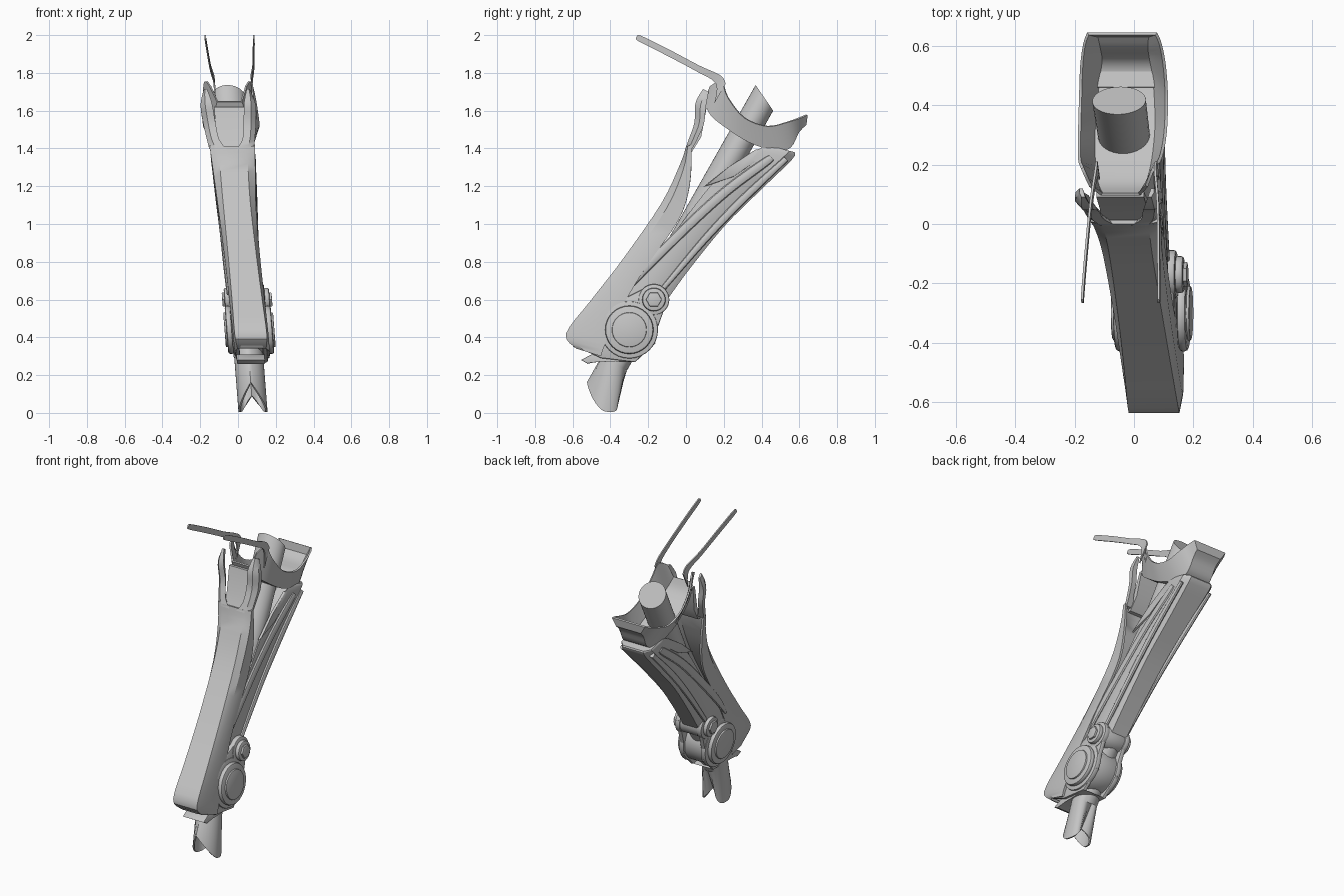
import bpy, bmesh, math
from mathutils import Vector

if "Cube" in bpy.data.objects:
    bpy.data.objects.remove(bpy.data.objects["Cube"])

metal = bpy.data.materials.new("light_grey_metal")
metal.use_nodes = True
GREY = (0.55, 0.55, 0.55, 1)
metal.diffuse_color = GREY
metal.node_tree.nodes["Principled BSDF"].inputs["Base Color"].default_value = GREY


def finish(name, bm, dx=0.0):
    """Lean the part sideways with height and make it an object."""
    for v in bm.verts:
        v.co.x += 0.08 - 0.078 * v.co.z + dx
    bmesh.ops.recalc_face_normals(bm, faces=bm.faces)
    mesh = bpy.data.meshes.new(name)
    bm.to_mesh(mesh)
    bm.free()
    mesh.materials.append(metal)
    ob = bpy.data.objects.new(name, mesh)
    bpy.context.collection.objects.link(ob)
    bpy.ops.object.select_all(action='DESELECT')
    ob.select_set(True)
    bpy.context.view_layer.objects.active = ob
    bpy.ops.object.shade_smooth_by_angle(angle=math.radians(32))
    return ob


def smooth(rows, steps=4):
    """Catmull-Rom interpolation of rows of numbers."""
    out = []
    last = len(rows) - 1
    for i in range(last):
        a, b, c, d = (rows[max(0, min(last, i + k))] for k in (-1, 0, 1, 2))
        for s in range(steps):
            t = s / steps
            out.append([0.5 * (2*q + (r-p)*t + (2*p - 5*q + 4*r - w)*t*t + (3*q - p - 3*r + w)*t**3)
                        for p, q, r, w in zip(a, b, c, d)])
    return out + [list(rows[-1])]


def loft(name, sections, closed=True, caps=(True, True), thick=0.0, dx=0.0):
    bm = bmesh.new()
    rings = [[bm.verts.new(p) for p in s] for s in sections]
    n = len(rings[0])
    for a, b in zip(rings, rings[1:]):
        for i in range(n if closed else n - 1):
            j = (i + 1) % n
            bm.faces.new((a[i], a[j], b[j], b[i]))
    if caps[0]:
        bm.faces.new(rings[0])
    if caps[1]:
        bm.faces.new(rings[-1])
    bmesh.ops.recalc_face_normals(bm, faces=bm.faces)
    if thick:
        bmesh.ops.solidify(bm, geom=bm.faces[:], thickness=thick)
    return finish(name, bm, dx)


def prism(name, outline, u0, u1, bevel=0.008, dx=0.0):
    """Extrude a side outline (y, z) across the width."""
    bm = bmesh.new()
    a, b = ([bm.verts.new((u, y, z)) for y, z in outline] for u in (u0, u1))
    n = len(outline)
    for i in range(n):
        bm.faces.new((a[i], a[(i+1) % n], b[(i+1) % n], b[i]))
    bm.faces.new(a)
    bm.faces.new(b)
    if bevel:
        rim = [e for e in bm.edges if abs(e.verts[0].co.x - e.verts[1].co.x) < 1e-6]
        bmesh.ops.bevel(bm, geom=rim, offset=bevel, segments=2, affect='EDGES', profile=0.5)
    return finish(name, bm, dx)


def circle(y, z, r, n=32):
    return [(y + r * math.cos(math.tau * i / n), z + r * math.sin(math.tau * i / n)) for i in range(n)]


def mix(a, b, t):
    return a + (b - a) * t


SIDES = ((1, "left"), (-1, "right"))

# Inner tube, with an arched cut at the foot and a slanted top
axis = Vector((0, 0.493, 0.870))
perp = Vector((0, -0.870, 0.493))
base, top = Vector((0, -0.457, 0.125)), Vector((0, 0.415, 1.668))


def tube_ring(centre, wide, deep, arch=0.0, slant=0.0):
    ring = []
    for i in range(32):
        c, s = math.cos(math.tau * i / 32), math.sin(math.tau * i / 32)
        p = centre + Vector((wide * c, 0, 0)) + perp * deep * s + axis * slant * s
        ring.append(p + Vector((0, 0.02 + 0.06 * max(0, -s), -0.115)) * arch * abs(c))
    return ring


loft("inner_tube", [tube_ring(base, 0.077, 0.077, arch=1), tube_ring(base + axis * 0.16, 0.077, 0.077),
                    tube_ring(base + axis * 0.9, 0.08, 0.076), tube_ring(top, 0.09, 0.074, slant=0.036)],
     caps=(False, True), thick=0.01)

# Shin plate: front y z, rear y z, half width, half width of the flat front, sideways shift
shin = smooth([(-0.58, 0.34, -0.45, 0.30, 0.092, 0.075, 0.02),
               (-0.635, 0.42, -0.43, 0.36, 0.094, 0.085, 0.02),
               (-0.50, 0.60, -0.36, 0.52, 0.094, 0.08, 0.015),
               (-0.33, 0.82, -0.22, 0.76, 0.094, 0.075, 0.008),
               (-0.13, 1.11, -0.04, 1.02, 0.10, 0.072, 0),
               (-0.03, 1.32, 0.02, 1.21, 0.112, 0.075, 0),
               (0.0, 1.41, 0.03, 1.42, 0.12, 0.08, 0)])
sections = []
for fy, fz, by, bz, hw, fw, sx in shin:
    my, mz = mix(by, fy, 0.7), mix(bz, fz, 0.7)
    sections.append([(sx - hw, by, bz), (sx - hw, my, mz), (sx - fw, fy, fz),
                     (sx + fw, fy, fz), (sx + hw, my, mz), (sx + hw, by, bz)])
loft("shin_plate", sections, closed=False, caps=(False, False), thick=0.014)

# Forked top of the shin: front y z, rear y z, inner and outer half width
fork = smooth([(-0.005, 1.395, 0.035, 1.40, 0.025, 0.118),
               (0.015, 1.45, 0.065, 1.46, 0.062, 0.128),
               (0.045, 1.54, 0.095, 1.53, 0.075, 0.14),
               (0.05, 1.64, 0.105, 1.62, 0.085, 0.146),
               (0.09, 1.715, 0.12, 1.70, 0.105, 0.125)])
for s, side in SIDES:
    loft(side + "_shin_fork",
         [[(s*i, fy, fz), (s*mix(i, o, 0.6), fy, fz), (s*o, mix(fy, by, 0.5), mix(fz, bz, 0.5)),
           (s*o, by, bz), (s*mix(i, o, 0.5), by, bz)] for fy, fz, by, bz, i, o in fork], dx=-0.005)
prism("fork_web", [(0.005, 1.38), (0.05, 1.47), (0.09, 1.62), (0.11, 1.62), (0.08, 1.46), (0.03, 1.38)],
      -0.08, 0.08, 0)

# Knee cup: floor y z, rim y z, floor and rim half width
cup = smooth([(0.105, 1.65, 0.13, 1.73, 0.06, 0.09),
              (0.14, 1.58, 0.19, 1.755, 0.08, 0.115),
              (0.22, 1.515, 0.225, 1.67, 0.095, 0.132),
              (0.34, 1.44, 0.31, 1.565, 0.10, 0.14),
              (0.48, 1.395, 0.43, 1.52, 0.09, 0.14),
              (0.55, 1.415, 0.53, 1.54, 0.08, 0.135),
              (0.59, 1.49, 0.60, 1.565, 0.08, 0.125),
              (0.628, 1.53, 0.635, 1.58, 0.085, 0.112)])
loft("knee_cup", [[(-rw, ry, rz), (-fw, fy, fz), (fw, fy, fz), (rw, ry, rz)]
                  for fy, fz, ry, rz, fw, rw in cup],
     closed=False, caps=(False, True), thick=0.01, dx=0.003)

# Thin arms reaching forward from the knee cup: y, z, half width, offset
arm = smooth([(0.18, 1.69, 0.06, 0.10), (0.17, 1.765, 0.025, 0.10), (0.06, 1.825, 0.017, 0.113),
              (-0.10, 1.91, 0.017, 0.122), (-0.24, 1.98, 0.016, 0.128), (-0.262, 1.99, 0.008, 0.128)])
for s, side in SIDES:
    loft(side + "_knee_arm",
         [[(s*(u + e), y + 0.5*w*k, z + 0.87*w*k) for e, k in ((0.004, 1), (0.004, -1), (-0.004, -1), (-0.004, 1))]
          for y, z, w, u in arm], dx=0.03)

# Open calf shell: front y z, rear y z, half width
calf = smooth([(-0.34, 0.59, -0.12, 0.57, 0.078), (-0.18, 0.79, 0.01, 0.75, 0.082),
               (0.01, 1.05, 0.20, 0.985, 0.09), (0.18, 1.255, 0.38, 1.165, 0.097),
               (0.38, 1.395, 0.56, 1.34, 0.11), (0.46, 1.41, 0.575, 1.38, 0.105)])
sections = []
for fy, fz, by, bz, hw in calf:
    def at(u, t):
        return (u * hw, mix(fy, by, t), mix(fz, bz, t))
    sections.append([at(-0.95, 0), at(-1, 0.2), at(-1, 0.75), at(-0.7, 1),
                     at(0.7, 1), at(1, 0.75), at(1, 0.2), at(0.95, 0)])
loft("calf_shell", sections, closed=False, caps=(False, True), thick=0.008)

# Raised rails along the calf: y, z, half width, offset
RAILS = {"upper": [(-0.33, 0.63, 0.012, 0.078), (-0.22, 0.76, 0.024, 0.084), (0.02, 1.0, 0.027, 0.091),
                   (0.22, 1.18, 0.027, 0.099), (0.43, 1.335, 0.024, 0.106), (0.45, 1.35, 0.01, 0.106)],
         "lower": [(-0.12, 0.66, 0.014, 0.079), (0.10, 0.92, 0.02, 0.088),
                   (0.30, 1.13, 0.022, 0.098), (0.53, 1.345, 0.016, 0.106)]}
for label, rows in RAILS.items():
    for s, side in SIDES:
        loft(f"{side}_{label}_calf_rail",
             [[(s*(u + 0.013*math.sin(a)), y - 0.7*w*math.cos(a), z + 0.7*w*math.cos(a))
               for a in (math.tau * i / 10 for i in range(10))] for y, z, w, u in smooth(rows)])
for s, side in SIDES:
    prism(side + "_calf_fin", [(0.09, 1.195), (0.23, 1.305), (0.37, 1.395), (0.45, 1.385), (0.25, 1.25)],
          s * 0.09, s * 0.106, 0.004)

# Ankle joint: core, side housings, rings and hinge bosses
ANKLE, HINGE = (-0.30, 0.44), (-0.17, 0.60)
prism("ankle_core", circle(*ANKLE, 0.14), -0.075, 0.075, dx=0.015)
prism("hinge_core", circle(*HINGE, 0.075), -0.07, 0.07, dx=0.015)
for s, side in SIDES:
    def plate(part, outline, u0, u1, bevel=0.008):
        prism(f"{side}_{part}", outline, s * u0, s * u1, bevel, dx=0.015)
    plate("ankle_housing", circle(*ANKLE, 0.152), 0.06, 0.095)
    plate("hinge_housing", circle(*HINGE, 0.082), 0.06, 0.095)
    plate("ankle_link", [(-0.40, 0.55), (-0.34, 0.60), (-0.20, 0.67), (-0.09, 0.62), (-0.15, 0.45), (-0.3, 0.44)],
          0.06, 0.09)
    plate("ankle_skirt", [(-0.56, 0.34), (-0.45, 0.29), (-0.27, 0.268), (-0.16, 0.37), (-0.30, 0.50), (-0.42, 0.46)],
          0.06, 0.085)
    plate("ankle_ring", circle(*ANKLE, 0.128), 0.09, 0.122, 0.012)
    plate("ankle_cap", circle(*ANKLE, 0.092), 0.11, 0.132, 0.006)
    plate("hinge_ring", circle(*HINGE, 0.062), 0.09, 0.12, 0.01)
    plate("hinge_bolt", circle(*HINGE, 0.042, 6), 0.11, 0.132, 0.004)

# Toe pieces under the foot of the shin
prism("toe_window", [(-0.628, 0.40), (-0.592, 0.345), (-0.58, 0.35), (-0.61, 0.41)], -0.06, 0.06, 0.003, dx=0.02)
prism("toe_lip", [(-0.555, 0.28), (-0.50, 0.31), (-0.36, 0.30), (-0.27, 0.27), (-0.46, 0.275), (-0.52, 0.26)],
      -0.075, 0.075, 0.004, dx=0.01)
